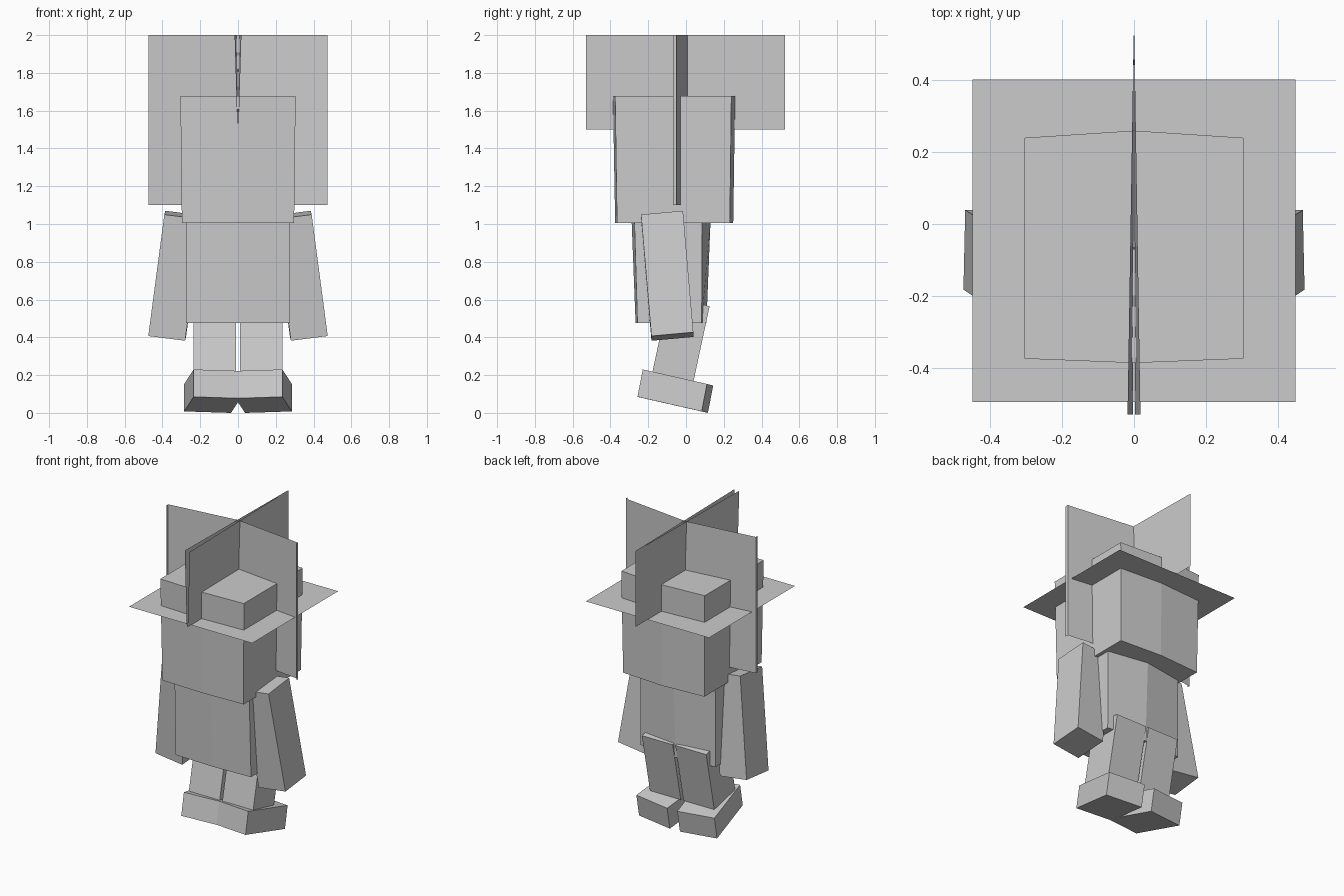
import bpy, bmesh
from mathutils import Vector as V

if "Cube" in bpy.data.objects:
    bpy.data.objects.remove(bpy.data.objects["Cube"])

grey = bpy.data.materials.new("plain_grey")
grey.diffuse_color = (0.6, 0.6, 0.6, 1)
grey.use_nodes = True
grey.node_tree.nodes["Principled BSDF"].inputs["Base Color"].default_value = grey.diffuse_color


def finish(name, bm):
    bmesh.ops.recalc_face_normals(bm, faces=bm.faces)
    me = bpy.data.meshes.new(name)
    bm.to_mesh(me)
    bm.free()
    me.materials.append(grey)
    ob = bpy.data.objects.new(name, me)
    bpy.context.collection.objects.link(ob)


def loft(name, low, high):
    """Closed solid between two matching outlines."""
    bm = bmesh.new()
    a = [bm.verts.new(p) for p in low]
    b = [bm.verts.new(p) for p in high]
    bm.faces.new(a)
    bm.faces.new(b)
    for i in range(len(a)):
        j = (i + 1) % len(a)
        bm.faces.new((a[i], a[j], b[j], b[i]))
    finish(name, bm)


def slanted_box(name, corner, u, v, w):
    """Box spanned by three edge vectors, mirrored to both sides."""
    for side, s in (("right", 1), ("left", -1)):
        c, eu, ev, ew = (V((s * p[0], p[1], p[2])) for p in (corner, u, v, w))
        base = [c, c + eu, c + eu + ev, c + ev]
        loft(f"{side}_{name}", base, [p + ew for p in base])


def bulged(x, front, front_mid, back, back_mid, z):
    """Rectangle outline whose front and back swell at the centre line."""
    return [(-x, front, z), (0, front_mid, z), (x, front, z),
            (x, back, z), (0, back_mid, z), (-x, back, z)]


def sheet(name, *quads):
    bm = bmesh.new()
    for q in quads:
        bm.faces.new([bm.verts.new(p) for p in q])
    bmesh.ops.remove_doubles(bm, verts=bm.verts, dist=0.0001)
    finish(name, bm)


# Head and torso
loft("head", bulged(0.297, -0.365, -0.375, 0.232, 0.25, 1.005),
     bulged(0.305, -0.375, -0.387, 0.24, 0.26, 1.677))
loft("torso", bulged(0.275, -0.257, -0.267, 0.083, 0.108, 0.477),
     bulged(0.273, -0.273, -0.288, 0.085, 0.13, 1.02))

# Limbs
slanted_box("arm", (0.39, -0.238, 1.05), (-0.195, 0, -0.025),
            (-0.005, 0.222, 0.02), (0.085, 0.055, -0.643))
slanted_box("leg", (0.235, 0.04, 0.168), (-0.225, 0, 0),
            (0, -0.218, 0.047), (0, 0.085, 0.397))
slanted_box("foot", (0.235, -0.257, 0.085), (-0.248, 0.033, -0.008),
            (0.05, 0.34, -0.077), (0, 0.028, 0.145))

# Hat brim
sheet("brim", [(-0.45, -0.495, 1.5), (0.45, -0.495, 1.5),
               (0.45, 0.403, 1.5), (-0.45, 0.403, 1.5)])

# Fore-and-aft crest, two sheets opening towards the front
for side, s in (("right", 1), ("left", -1)):
    sheet(f"{side}_crest", [(s * 0.003, -0.53, 1.5), (s * 0.018, -0.53, 2),
                            (s * 0.001, 0.525, 2), (s * 0.0005, 0.525, 1.5)])

# Crosswise panel, folded at the centre with narrow end strips
for side, s in (("right", 1), ("left", -1)):
    x = s * 0.475
    sheet(f"{side}_panel",
          [(0, 0.008, 1.1), (x, -0.05, 1.1), (x, -0.05, 2), (0, 0.008, 2)],
          [(x, -0.05, 1.1), (x, -0.07, 1.1), (x, -0.07, 2), (x, -0.05, 2)])
